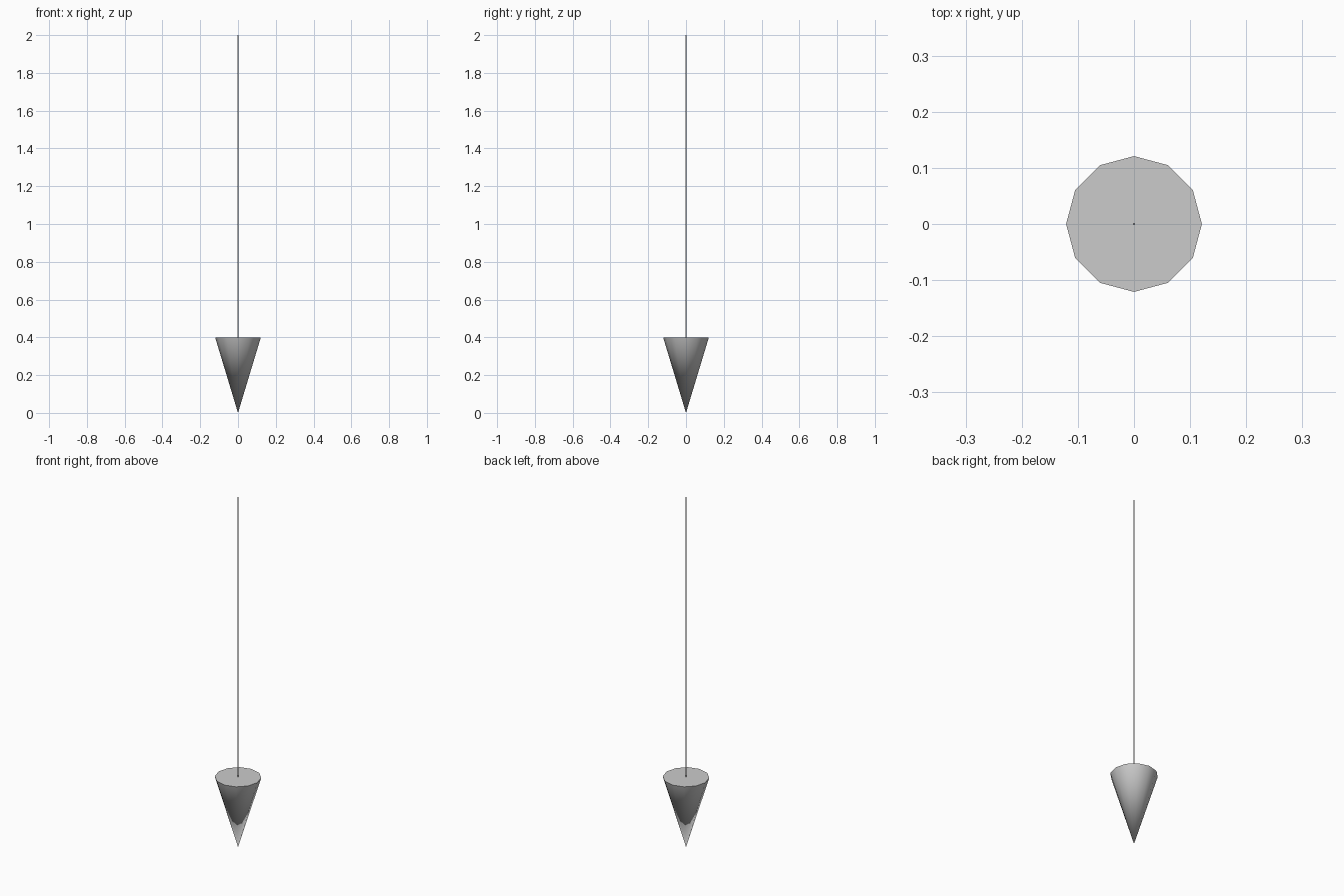
import bpy
import math

if "Cube" in bpy.data.objects:
    bpy.data.objects.remove(bpy.data.objects["Cube"])

TOP = 2.0
CONE_H = 0.4
SIDES = 12


def shade(obj):
    bpy.ops.object.select_all(action='DESELECT')
    obj.select_set(True)
    bpy.context.view_layer.objects.active = obj
    bpy.ops.object.shade_smooth_by_angle(angle=math.radians(40))


# Pointed weight: twelve-sided cone, tip down, corners on the x and y axes
bpy.ops.mesh.primitive_cone_add(vertices=SIDES, radius1=0.0, radius2=0.121,
                                depth=CONE_H, end_fill_type='NGON',
                                location=(0, 0, CONE_H / 2))
weight = bpy.context.object
weight.name = "weight"
shade(weight)

# Thin cord rising from the middle of the flat cap
bpy.ops.mesh.primitive_cylinder_add(vertices=8, radius=0.002,
                                    depth=TOP - CONE_H,
                                    location=(0, 0, (TOP + CONE_H) / 2))
cord = bpy.context.object
cord.name = "cord"
shade(cord)
